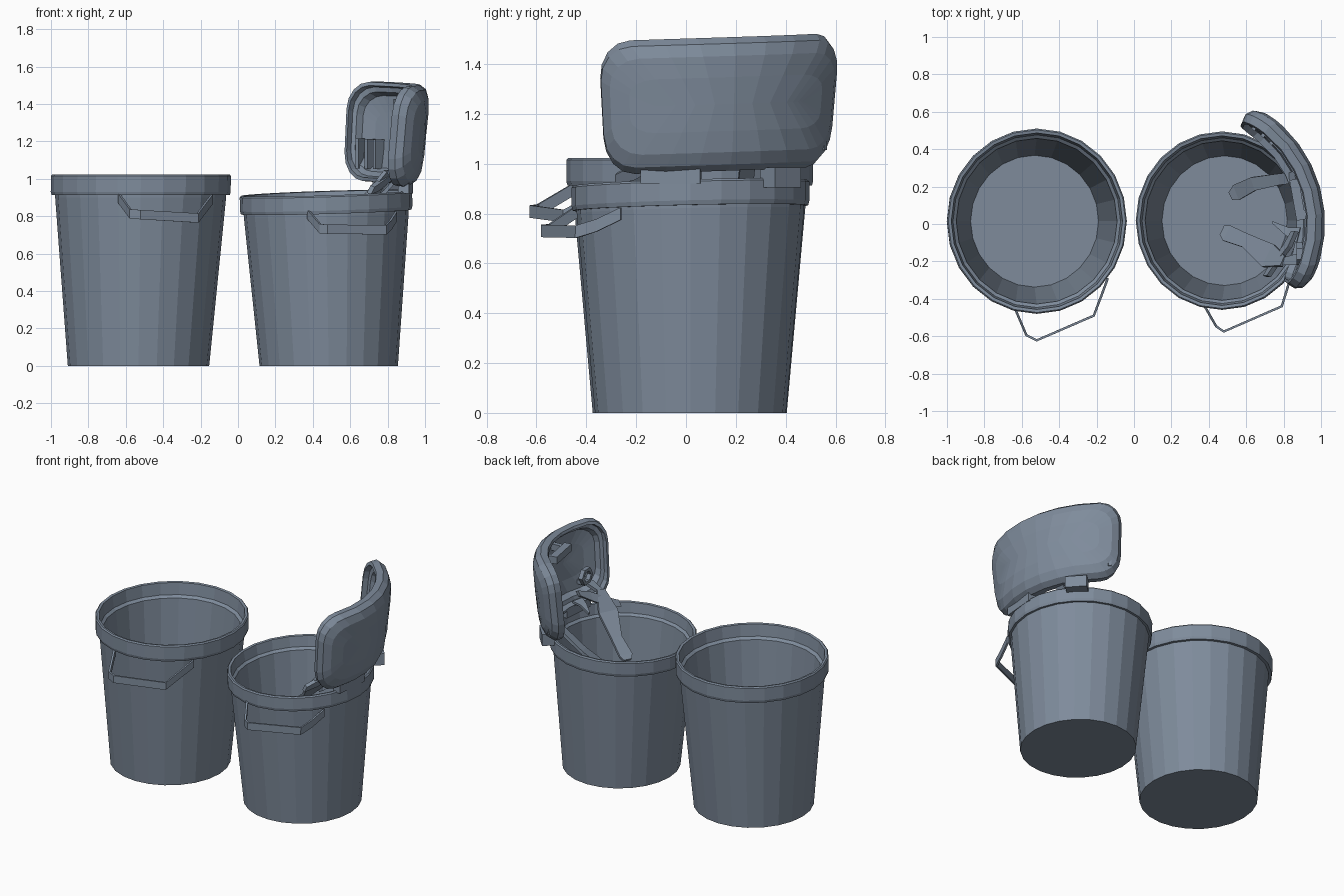
import bpy, bmesh, math
from mathutils import Vector, Matrix

if "Cube" in bpy.data.objects:
    bpy.data.objects.remove(bpy.data.objects["Cube"])

mat = bpy.data.materials.new("slate_grey")
mat.diffuse_color = (0.21, 0.26, 0.33, 1)
mat.use_nodes = True
mat.node_tree.nodes["Principled BSDF"].inputs["Base Color"].default_value = mat.diffuse_color


def finish(name, bm):
    bmesh.ops.remove_doubles(bm, verts=bm.verts, dist=0.0005)
    bmesh.ops.recalc_face_normals(bm, faces=bm.faces)
    me = bpy.data.meshes.new(name)
    bm.to_mesh(me)
    bm.free()
    me.materials.append(mat)
    ob = bpy.data.objects.new(name, me)
    bpy.context.collection.objects.link(ob)
    return ob


def bridge(bm, rings):
    for a, b in zip(rings, rings[1:]):
        n = len(a)
        for i in range(n):
            j = (i + 1) % n
            bm.faces.new((a[i], a[j], b[j], b[i]))


def bin_body(name, profile, base_x, top_x, cy, yscale, tilt):
    """Lathed tub: slightly oval, leaning a little from base to rim."""
    bm = bmesh.new()
    n, top = 24, max(z for r, z in profile)
    rings = []
    for r, z in profile:
        cx = base_x + (top_x - base_x) * z / top
        ring = []
        for i in range(n):
            a = 2 * math.pi * i / n
            x, y = r * math.cos(a), r * yscale * math.sin(a)
            ring.append(bm.verts.new((cx + x, cy + y, z * (1 + tilt * (x + 0.8 * y)))))
        rings.append(ring)
    bridge(bm, rings)
    bm.faces.new(rings[0])
    bm.faces.new(rings[-1])
    return finish(name, bm)


def ribbon(name, pts, sides, t):
    """Flat strap along a path, widened both ways by the side vectors."""
    bm = bmesh.new()
    prev = None
    for p, s in zip(pts, sides):
        p, s = Vector(p), Vector(s)
        cur = (bm.verts.new(p - s), bm.verts.new(p + s))
        if prev:
            bm.faces.new((prev[0], cur[0], cur[1], prev[1]))
        prev = cur
    ob = finish(name, bm)
    mod = ob.modifiers.new("thickness", "SOLIDIFY")
    mod.thickness, mod.offset = t, 0
    return ob


def block(name, loc, size, angle=0):
    bm = bmesh.new()
    bmesh.ops.create_cube(bm, size=1, matrix=Matrix.Translation(loc)
                          @ Matrix.Rotation(angle, 4, 'Z') @ Matrix.Diagonal((*size, 1)))
    return finish(name, bm)


# Tubs: outer wall, rim band, inner ledge, floor
bin_body("left_bin", [(.378, 0), (.457, .90), (.457, .912), (.476, .912), (.481, .93),
                      (.481, 1.015), (.474, 1.023), (.458, 1.02), (.448, .94), (.43, .925),
                      (.342, .03)], -.532, -.519, .015, 1.03, 0)
bin_body("right_bin", [(.37, 0), (.441, .81), (.441, .822), (.456, .822), (.461, .84),
                       (.461, .915), (.454, .923), (.438, .92), (.428, .85), (.412, .835),
                       (.335, .03)], .485, .47, .018, 1.035, .035)

# Swing handles
left_path = [(-.635, -.455, .895), (-.575, -.595, .812), (-.52, -.622, .808),
             (-.215, -.49, .79), (-.175, -.385, .845), (-.14, -.29, .89)]
right_path = [(.375, -.435, .81), (.44, -.548, .733), (.48, -.575, .73),
              (.79, -.44, .727), (.815, -.36, .752), (.845, -.26, .80)]
for nm, path in (("left_handle", left_path), ("right_handle", right_path)):
    ribbon(nm, path, [(0, 0, .025)] * len(path), .013)

# Lid: rounded rectangular tray wrapped on an arc around the bin
R, MID, U, V, C = .70, math.radians(15.7), .585, .268, .15


def lid_point(u, v, depth):
    r = R + .1 * v - depth
    a = MID + u / R
    return Vector((.307 + r * math.cos(a), .003 + r * math.sin(a), 1.24 + v + .03 * u))


outline = []
for sx, sy, start in ((1, 1, 0), (-1, 1, 90), (-1, -1, 180), (1, -1, 270)):
    for k in range(5):
        a = math.radians(start + 22.5 * k)
        outline.append((sx * (U - C) + C * math.cos(a), sy * (V - C) + C * math.sin(a)))
    if start in (0, 180):  # subdivide the long edges so that they follow the arc
        for k in range(1, 6):
            outline.append((sx * (U - C) * (1 - k / 3),
                            sy * V))
bm = bmesh.new()
rings = []
for inset, depth in ((V, 0), (.16, .0), (.075, .005), (.025, .025), (0, .06), (.004, .105),
                     (.022, .11), (.03, .075), (.055, .07), (.075, .035), (.16, .03), (V, .03)):
    fu, fv = 1 - inset / U, 1 - inset / V
    rings.append([bm.verts.new(lid_point(u * fu, v * fv, depth)) for u, v in outline])
bridge(bm, rings)
bmesh.ops.dissolve_degenerate(bm, dist=0.0005, edges=bm.edges)
finish("lid", bm)

# Hinges between rim and lid
block("hinge_back", (.80, .38, .945), (.09, .14, .08), math.radians(42))
block("hinge_front", (.895, -.06, .95), (.06, .24, .06), math.radians(-5))

# Bracket, ring and ribs on the inside of the lid
block("lid_bracket", (.875, .13, 1.40), (.05, .22, .05), math.radians(10))
for k, u in enumerate((-.13, .07)):
    block("bracket_foot_%d" % k, lid_point(u, .16, .06), (.10, .03, .045), MID + u / R)
for k in range(3):
    u = .36 + .07 * k
    block("lid_rib_%d" % k, lid_point(u, -.12, .055), (.07, .02, .16), MID + u / R)
bm = bmesh.new()
ring_rows = []
for r, x in ((.06, -.015), (.06, .015), (.038, .015), (.038, -.015), (.06, -.015)):
    ring_rows.append([bm.verts.new((.885 + x, -.16 + r * math.cos(k * math.pi / 3),
                                    1.13 + r * math.sin(k * math.pi / 3))) for k in range(6)])
bridge(bm, ring_rows)
finish("lid_ring", bm)
block("ring_post", (.92, -.16, 1.08), (.07, .03, .03))

# Forked arms reaching down from the lid into the bin
ribbon("front_arm", [(.475, -.035, .70), (.50, -.05, .72), (.60, -.09, .80), (.72, -.17, .92),
                     (.80, -.20, 1.04)],
       [(.012, .025, 0), (.02, .04, 0), (.015, .035, 0), (.03, .06, 0), (.012, .025, 0)], .02)
ribbon("front_arm_fork", [(.71, -.28, .94), (.76, -.20, .97), (.82, -.12, 1.02), (.86, -.04, 1.06)],
       [(.01, 0, .02), (.015, 0, .03), (.015, 0, .03), (.01, 0, .015)], .025)
ribbon("front_arm_link", [(.80, -.20, 1.03), (.87, -.19, 1.07), (.92, -.18, 1.09)],
       [(0, .02, 0), (0, .03, 0), (0, .03, 0)], .02)
ribbon("front_arm_spike", [(.74, .01, .97), (.82, -.04, .99), (.88, -.06, 1.0)],
       [(.002, .005, 0), (.01, .02, 0), (.01, .04, 0)], .015)
ribbon("back_arm", [(.52, .15, .72), (.55, .17, .74), (.64, .215, .82), (.78, .24, .93),
                    (.87, .25, 1.03)],
       [(-.01, .02, 0), (-.015, .04, 0), (-.012, .035, 0), (-.005, .03, 0), (-.005, .03, 0)], .02)
